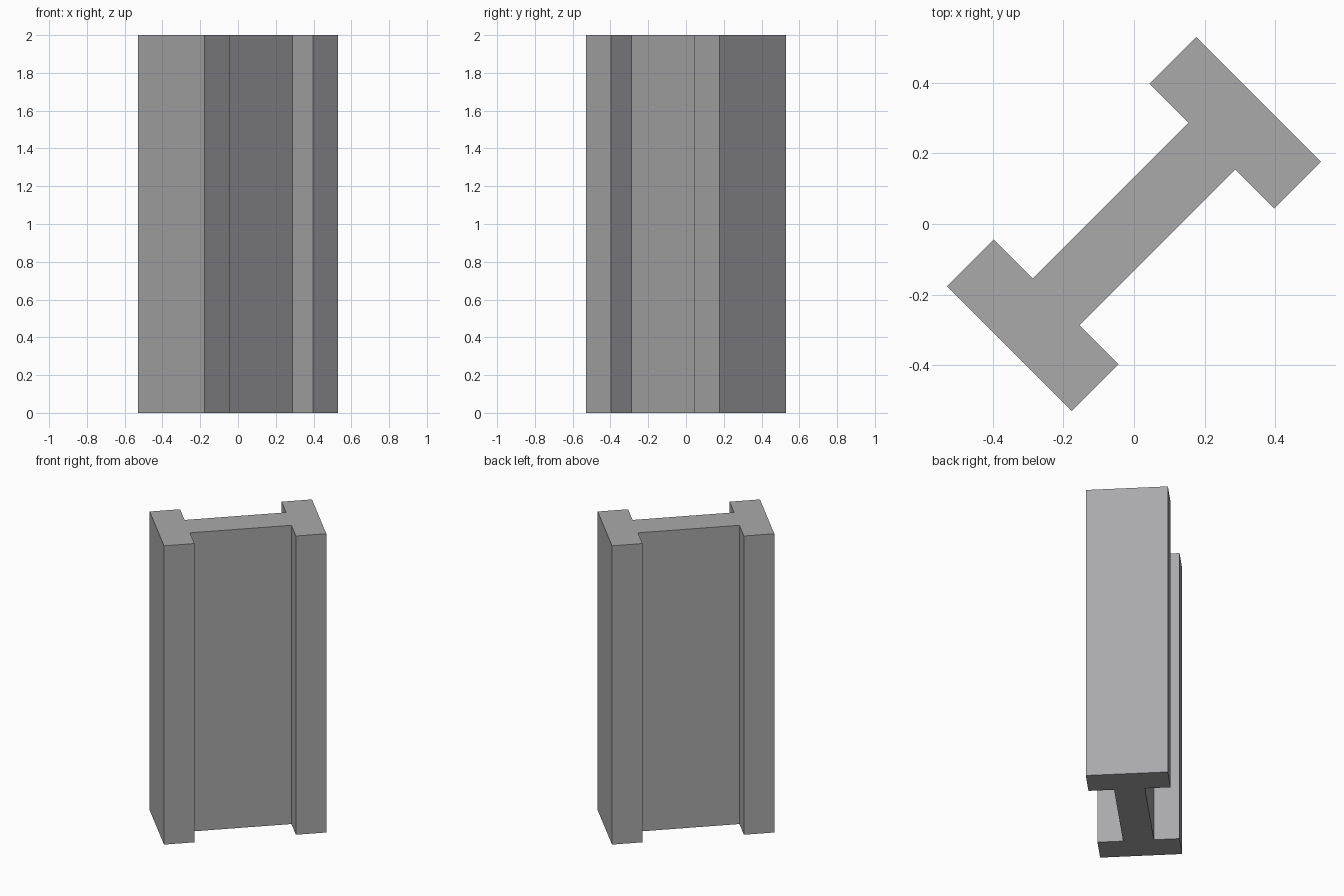
import bpy, bmesh, math
from mathutils import Matrix

if "Cube" in bpy.data.objects:
    bpy.data.objects.remove(bpy.data.objects["Cube"])

HEIGHT = 2.0
DEPTH, WIDTH = 0.5, 0.25        # half sizes across the section
INNER, WEB = 0.3125, 0.09375    # flange inner face, half web thickness

steel = bpy.data.materials.new("steel_grey")
steel.diffuse_color = (0.40, 0.40, 0.41, 1)
steel.use_nodes = True
steel.node_tree.nodes["Principled BSDF"].inputs["Base Color"].default_value = steel.diffuse_color

# I-shaped section: one half, then the same half turned 180 degrees
half = [(INNER, -WEB), (INNER, -WIDTH), (DEPTH, -WIDTH),
        (DEPTH, WIDTH), (INNER, WIDTH), (INNER, WEB)]
profile = half + [(-x, -y) for x, y in half]

# Extrude the section upright and turn it 45 degrees
bm = bmesh.new()
base = bm.faces.new([bm.verts.new((x, y, 0)) for x, y in profile])
ext = bmesh.ops.extrude_face_region(bm, geom=[base], use_keep_orig=True)
top = [g for g in ext["geom"] if isinstance(g, bmesh.types.BMVert)]
bmesh.ops.translate(bm, verts=top, vec=(0, 0, HEIGHT))
bmesh.ops.rotate(bm, verts=bm.verts, matrix=Matrix.Rotation(math.radians(45), 3, 'Z'))
bmesh.ops.recalc_face_normals(bm, faces=bm.faces)

mesh = bpy.data.meshes.new("steel_beam")
bm.to_mesh(mesh)
bm.free()
mesh.materials.append(steel)
beam = bpy.data.objects.new("steel_beam", mesh)
bpy.context.collection.objects.link(beam)
